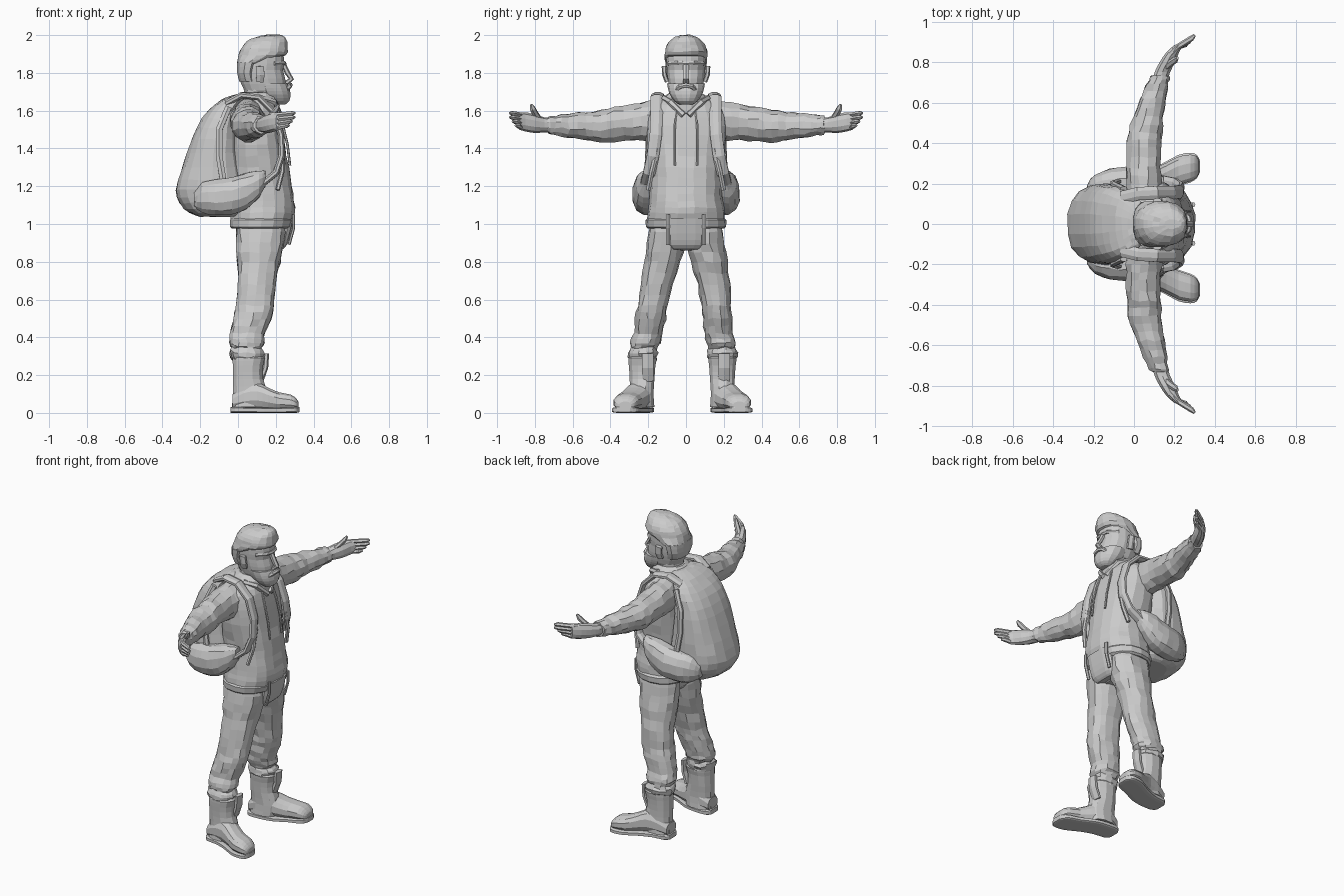
import bpy, bmesh, math, random
from mathutils import Vector

random.seed(4)
grey = bpy.data.materials.new("plain grey")
grey.diffuse_color = (0.6, 0.6, 0.6, 1)


def skin(name, rings):
    """Closed flat-shaded surface through a list of equal rings of points."""
    bm = bmesh.new()
    vs = [[bm.verts.new(p) for p in r] for r in rings]
    n = len(vs[0])
    for a, b in zip(vs, vs[1:]):
        for i in range(n):
            bm.faces.new((a[i], a[(i + 1) % n], b[(i + 1) % n], b[i]))
    bm.faces.new(vs[0])
    bm.faces.new(vs[-1])
    bmesh.ops.recalc_face_normals(bm, faces=bm.faces)
    me = bpy.data.meshes.new(name)
    bm.to_mesh(me)
    bm.free()
    me.materials.append(grey)
    ob = bpy.data.objects.new(name, me)
    bpy.context.collection.objects.link(ob)
    return ob


def refine(secs):
    """Insert one smooth in-between section in every span."""
    out = []
    for i in range(len(secs) - 1):
        a, b = secs[i], secs[i + 1]
        p, q = secs[max(i - 1, 0)], secs[min(i + 2, len(secs) - 1)]
        out += [a, tuple((9 * (s + t) - u - v) / 16 for s, t, u, v in zip(a, b, p, q))]
    return out + [secs[-1]]


def loft(name, axis, secs, n=14, p=2.0, side=1, crease=0.0, smooth=True, move=None):
    """Sections are (position on axis, u0, u1, v0, v1); side mirrors y."""
    rings = []
    for t, u0, u1, v0, v1 in (refine(secs) if smooth else secs):
        ring = []
        for i in range(n):
            a = 2 * math.pi * (i + 0.5) / n
            c, s = math.cos(a), math.sin(a)
            u = (u0 + u1) / 2 + (u1 - u0) / 2 * math.copysign(abs(c) ** (2 / p), c)
            v = (v0 + v1) / 2 + (v1 - v0) / 2 * math.copysign(abs(s) ** (2 / p), s)
            co = Vector({"z": (u, v, t), "y": (u, t, v), "x": (t, u, v)}[axis])
            co += Vector([random.uniform(-crease, crease) for _ in range(3)])
            co.y *= side
            ring.append(move(co) if move else co)
        rings.append(ring)
    return skin(name, rings)


def sweep(name, pts, width, thick, across=(0, 1, 0), n=6, side=1, tip=1.0):
    """Sweep an oval along points; the last ring is scaled by tip."""
    P = [Vector(p) for p in pts]
    rings = []
    for i, p in enumerate(P):
        t = (P[min(i + 1, len(P) - 1)] - P[max(i - 1, 0)]).normalized()
        w = Vector(across)
        w = (w - t * w.dot(t)).normalized()
        h = t.cross(w)
        k = tip if i == len(P) - 1 else 1
        ring = []
        for j in range(n):
            a = 2 * math.pi * (j + 0.5) / n
            q = p + w * math.cos(a) * width * k + h * math.sin(a) * thick * k
            ring.append((q.x, q.y * side, q.z))
        rings.append(ring)
    return skin(name, rings)


# Jacket body, hem and pelvis
loft("jacket", "z", [
    (1.00, -.04, .28, -.205, .205), (1.06, -.04, .30, -.205, .205),
    (1.12, -.04, .30, -.195, .195), (1.20, -.04, .285, -.19, .19),
    (1.30, -.05, .27, -.195, .195), (1.42, -.05, .25, -.21, .21),
    (1.52, -.05, .235, -.215, .215), (1.60, -.04, .215, -.20, .20),
    (1.65, -.02, .19, -.15, .15), (1.68, .02, .17, -.09, .09)], 18, 2.3, crease=.004)
loft("jacket_hem", "z", [(.975, -.035, .27, -.20, .20), (.985, -.045, .285, -.212, .212),
     (1.02, -.045, .295, -.215, .215), (1.035, -.035, .285, -.20, .20)], 18, 2.3, smooth=False)
loft("pelvis", "z", [(.86, .06, .20, -.05, .05), (.91, .01, .235, -.15, .15),
     (1.0, -.015, .25, -.19, .19)], 14, 2.3)
# Front flap below the hem
loft("front_flap", "z", [(.865, .19, .235, -.07, .07), (.89, .18, .26, -.09, .09),
     (.95, .18, .28, -.10, .10), (1.03, .2, .298, -.10, .10)], 12, 4)
for y in (-.095, .095):
    sweep("flap_strap", [(.295, y, 1.05), (.295, y, .98), (.27, y, .89)], .012, .008)

# Hood collar and drawstrings
loft("hood_collar", "z", [(1.58, -.03, .215, -.13, .13), (1.63, -.04, .22, -.135, .135),
     (1.67, -.02, .215, -.115, .115), (1.695, .02, .19, -.085, .085)], 14, 2, crease=.004)
loft("neck", "z", [(1.62, .03, .19, -.08, .08), (1.76, .03, .18, -.08, .08)], 12)
for s in (1, -1):
    sweep("drawstring", [(.205, .05, 1.62), (.238, .06, 1.52), (.262, .062, 1.42),
          (.275, .06, 1.31)], .007, .007, side=s)
    sweep("collar_edge", [(.12, .115, 1.665), (.19, .08, 1.645), (.222, .012, 1.575)],
          .018, .018, (0, 0, 1), side=s)

# Head with face, beard and hair
loft("head", "z", [
    (1.66, .06, .22, -.06, .06), (1.71, .03, .25, -.085, .085),
    (1.77, .005, .252, -.098, .098), (1.815, 0, .24, -.102, .102),
    (1.85, 0, .247, -.105, .105), (1.91, .01, .24, -.104, .104),
    (1.96, .04, .22, -.085, .085), (1.98, .09, .19, -.05, .05)], 16, 2.3)
loft("beard", "z", [(1.632, .19, .25, -.035, .035), (1.65, .16, .272, -.06, .06),
     (1.685, .12, .28, -.085, .085), (1.72, .10, .274, -.096, .096),
     (1.745, .10, .262, -.10, .10)], 14, 2.2)
loft("hair", "z", [(1.755, .005, .11, -.09, .09), (1.80, -.006, .10, -.105, .105),
     (1.855, -.006, .12, -.113, .113)], 12, 2.2)
loft("hair_top", "z", [
    (1.85, -.005, .14, -.112, .112), (1.895, 0, .254, -.114, .114),
    (1.93, .015, .266, -.110, .110), (1.965, .045, .262, -.088, .088),
    (1.988, .09, .25, -.06, .06), (2.0, .15, .225, -.025, .025)], 16, 2.2, crease=.003)
sweep("nose", [(.238, 0, 1.85), (.262, 0, 1.80), (.282, 0, 1.768), (.255, 0, 1.745)], .018, .014)
sweep("moustache", [(.24, -.06, 1.70), (.272, -.03, 1.728), (.278, 0, 1.735),
      (.272, .03, 1.728), (.24, .06, 1.70)], .013, .012, (0, 0, 1))
sweep("brow", [(.19, -.09, 1.85), (.241, -.04, 1.853), (.245, 0, 1.85),
      (.241, .04, 1.853), (.19, .09, 1.85)], .012, .012, (0, 0, 1))

# Backpack
loft("backpack", "z", [
    (1.04, -.20, .03, -.13, .13), (1.06, -.26, .06, -.17, .17),
    (1.11, -.31, .07, -.19, .19), (1.18, -.33, .06, -.20, .20),
    (1.30, -.295, .03, -.20, .20), (1.45, -.245, .01, -.195, .195),
    (1.56, -.19, .01, -.185, .185), (1.63, -.125, .02, -.165, .165),
    (1.67, -.06, .05, -.13, .13), (1.685, -.01, .04, -.08, .08)], 18, 2.5, crease=.003)

for s in (1, -1):
    # Pack pockets, seams and shoulder straps
    loft("side_pocket", "x", [(-.23, .14, .20, 1.09, 1.17), (-.19, .13, .245, 1.06, 1.22),
         (-.12, .12, .275, 1.045, 1.24), (-.03, .12, .285, 1.05, 1.25),
         (.05, .14, .28, 1.08, 1.275), (.11, .16, .265, 1.14, 1.285),
         (.145, .18, .235, 1.20, 1.28)], 12, 2.2, s, .003)
    sweep("pack_seam", [(-.05, .175, 1.62), (-.10, .198, 1.50), (-.10, .205, 1.36),
          (-.08, .21, 1.24)], .02, .012, (1, 0, 0), side=s)
    sweep("shoulder_strap", [(-.06, .13, 1.64), (.02, .15, 1.682), (.11, .155, 1.67),
          (.19, .155, 1.59), (.228, .16, 1.47), (.232, .175, 1.36), (.20, .195, 1.27),
          (.10, .215, 1.19)], .035, .018, n=8, side=s)
    sweep("lower_strap", [(.235, .15, 1.40), (.235, .18, 1.28), (.21, .2, 1.18)],
          .014, .012, side=s)
    sweep("ear", [(.115, .10, 1.755), (.12, .113, 1.79), (.115, .116, 1.835)],
          .024, .013, (1, 0, 0), side=s)

    # Sleeve, hand and fingers
    loft("sleeve", "y", [
        (.12, -.04, .15, 1.44, 1.66), (.20, -.04, .14, 1.435, 1.655),
        (.28, -.04, .13, 1.44, 1.635), (.38, -.035, .135, 1.435, 1.62),
        (.45, -.03, .14, 1.43, 1.605), (.53, -.005, .145, 1.445, 1.595),
        (.62, .03, .16, 1.458, 1.585), (.69, .06, .17, 1.468, 1.575),
        (.73, .08, .175, 1.475, 1.57)], 12, 2, s, .006)
    loft("palm", "y", [(.70, .085, .165, 1.485, 1.56), (.75, .10, .18, 1.485, 1.565),
         (.80, .125, .205, 1.482, 1.58), (.85, .16, .225, 1.49, 1.59),
         (.885, .20, .245, 1.50, 1.59)], 10, 2.2, s)
    for k in range(4):
        z = 1.512 + k * .022
        tip = .90 + .015 * min(k, 2)
        sweep("finger", [(.18, .84, z), (.215, .875, z), (tip - .645, tip - .012, z + .008),
              (tip - .63, tip + .003, z + .01)], .013, .014, (0, 0, 1), side=s, tip=.5)
    sweep("thumb", [(.15, .77, 1.545), (.18, .795, 1.58), (.205, .812, 1.61),
          (.215, .82, 1.632)], .017, .014, side=s, tip=.5)

    # One leg stands slightly wider than the other
    def stance(co, s=s):
        k = min(max((.75 - co.z) / .5, 0), 1)
        co.y += k * (-.035 if s < 0 else -.005)
        return co

    loft("trouser_leg", "z", [
        (.28, -.03, .125, .125, .265), (.315, -.045, .14, .115, .28),
        (.345, -.035, .125, .125, .265), (.37, -.045, .14, .11, .27),
        (.42, -.04, .14, .10, .255), (.50, -.025, .175, .09, .25),
        (.57, -.01, .19, .082, .243), (.68, 0, .20, .06, .235),
        (.80, -.005, .225, .025, .22), (.90, -.01, .245, .002, .205),
        (1.0, -.01, .25, 0, .19)], 14, 2.2, s, .006, move=stance)
    loft("boot_shaft", "z", [
        (.03, -.035, .15, .13, .27), (.10, -.03, .16, .135, .265),
        (.18, -.03, .135, .13, .265), (.25, -.03, .135, .125, .27),
        (.29, -.03, .145, .12, .275), (.30, -.02, .13, .13, .265)], 12, 2.3, s, move=stance)
    sweep("boot_tongue", [(.12, .20, .17), (.145, .203, .24), (.15, .203, .315)],
          .035, .015, side=s)
    loft("boot_foot", "x", [
        (-.03, .15, .25, .02, .10), (.03, .135, .27, .015, .15),
        (.10, .14, .285, .015, .165), (.16, .165, .31, .015, .135),
        (.22, .195, .34, .012, .11), (.28, .215, .35, .012, .098),
        (.31, .235, .34, .015, .075), (.32, .255, .32, .02, .06)], 12, 2.4, s, move=stance)
    loft("boot_sole", "x", [
        (-.04, .16, .24, 0, .03), (-.015, .135, .265, 0, .032),
        (.06, .135, .275, 0, .03), (.14, .15, .305, 0, .028),
        (.22, .19, .348, 0, .028), (.28, .21, .358, 0, .03),
        (.31, .23, .348, 0, .032), (.325, .26, .32, .004, .032)], 12, 5, s, move=stance)
